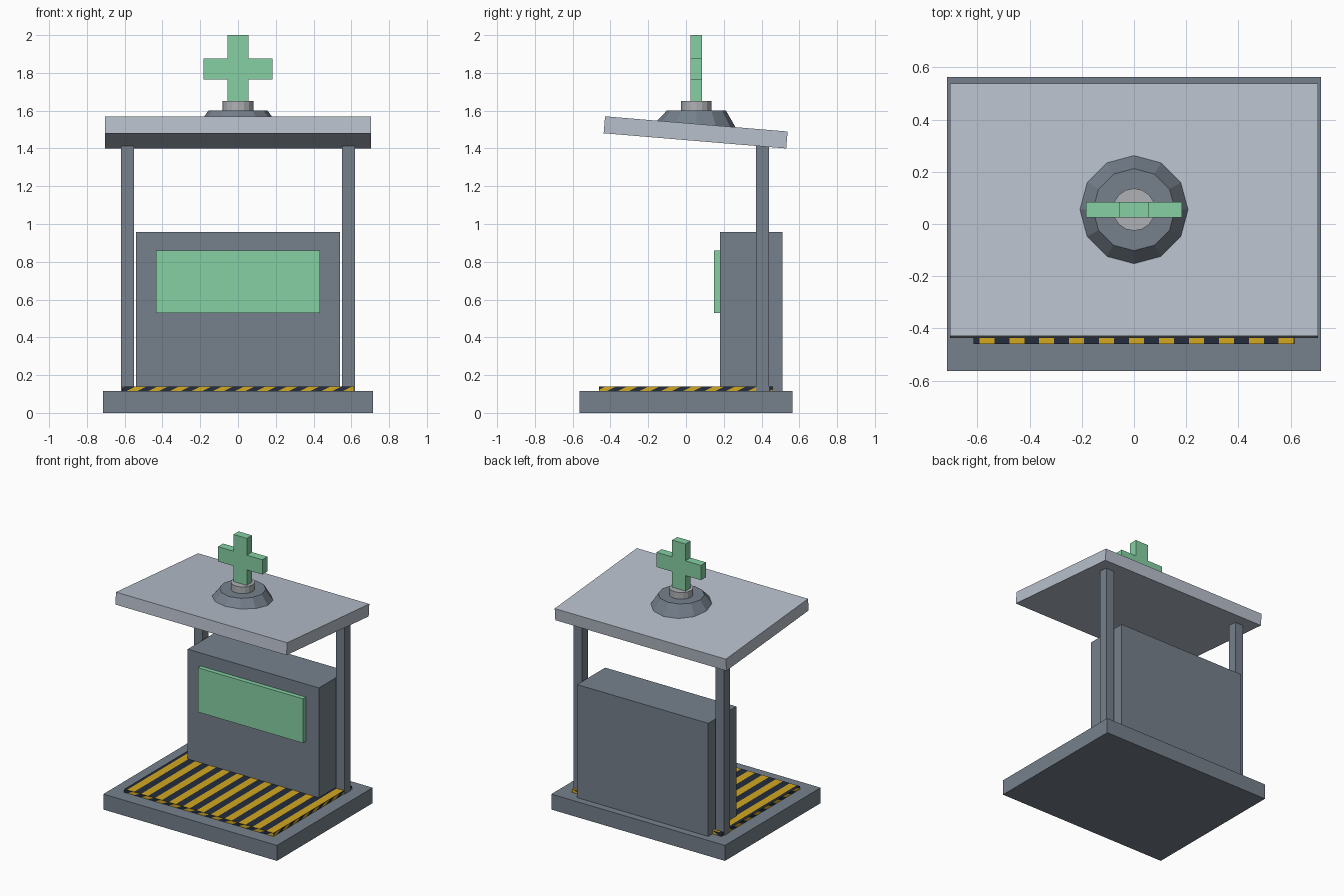
import bpy, bmesh, math
from mathutils import Vector, Matrix

cube = bpy.data.objects.get("Cube")
if cube:
    bpy.data.objects.remove(cube, do_unlink=True)


def material(name, r, g, b):
    m = bpy.data.materials.new(name)
    m.use_nodes = True
    m.diffuse_color = (r, g, b, 1)
    m.node_tree.nodes["Principled BSDF"].inputs["Base Color"].default_value = (r, g, b, 1)
    return m


slate = material("slate grey", 0.18, 0.216, 0.262)
pale = material("pale grey", 0.479, 0.527, 0.604)
steel = material("light steel", 0.43, 0.44, 0.46)
green = material("mint green", 0.239, 0.631, 0.371)
yellow = material("hazard yellow", 0.645, 0.392, 0.015)
navy = material("hazard navy", 0.017, 0.026, 0.048)


def finish(name, bm, *mats):
    bmesh.ops.recalc_face_normals(bm, faces=bm.faces)
    me = bpy.data.meshes.new(name)
    bm.to_mesh(me)
    bm.free()
    for m in mats:
        me.materials.append(m)
    ob = bpy.data.objects.new(name, me)
    bpy.context.collection.objects.link(ob)
    return ob


def box_mesh(lo, hi):
    lo, hi = Vector(lo), Vector(hi)
    bm = bmesh.new()
    bmesh.ops.create_cube(bm, size=1, matrix=Matrix.Translation((lo + hi) / 2) @ Matrix.Diagonal((*(hi - lo), 1)))
    return bm


def box(name, lo, hi, mat):
    return finish(name, box_mesh(lo, hi), mat)


def cone(name, r1, r2, z1, z2, sides, mat, edit=None):
    bm = bmesh.new()
    bmesh.ops.create_cone(bm, cap_ends=True, segments=sides, radius1=r1, radius2=r2, depth=z2 - z1,
                          matrix=Matrix.Translation((0, SIGN_Y, (z1 + z2) / 2)))
    if edit:
        edit(bm)
    return finish(name, bm, mat)


SIGN_Y = 0.055   # centre of the sign and its mount
BASE = 0.115     # top of the base slab

# Base, counter block and front panel
box("base_slab", (-0.715, -0.563, 0), (0.715, 0.563, BASE), slate)
box("counter_block", (-0.54, 0.18, BASE), (0.54, 0.51, 0.957), slate)
box("front_panel", (-0.433, 0.147, 0.53), (0.433, 0.18, 0.86), green)

# Striped floor mat: straight bands on top, slanted bands round the rim
bm = box_mesh((-0.615, -0.46, BASE), (0.615, 0.46, 0.14))
bm.normal_update()
band, start = 0.0573, -0.592
for normal in [f.normal.copy() for f in bm.faces]:
    if abs(normal.z) > 0.5:
        across = Vector((1, 0, 0))
    elif abs(normal.y) > 0.5:
        across = Vector((1, 0, -2))
    else:
        across = Vector((0, 1, -2))
    for i in range(-6, 27):
        faces = [f for f in bm.faces if f.normal.dot(normal) > 0.9]
        geom = faces + list({e for f in faces for e in f.edges}) + list({v for f in faces for v in f.verts})
        point = across * ((start + i * band) / across.length_squared)
        bmesh.ops.bisect_plane(bm, geom=geom, dist=1e-5, plane_co=point, plane_no=across)
        bm.normal_update()
    for f in bm.faces:
        if f.normal.dot(normal) > 0.9:
            f.material_index = math.floor((f.calc_center_median().dot(across) - start) / band) % 2
finish("floor_mat", bm, yellow, navy)

# Rear posts
for side, x in (("left", 0.585), ("right", -0.585)):
    box(side + "_post", (x - 0.035, 0.37, BASE), (x + 0.035, 0.44, 1.42), slate)

# Sloping roof
roof = box("roof", (-0.705, -0.485, -0.045), (0.705, 0.485, 0.045), pale)
roof.location = (0, 0.051, 1.485)
roof.rotation_euler.x = math.radians(-4.75)


# Sign mount, its lower rim following the roof slope
def seat_on_roof(bm):
    for v in bm.verts:
        if v.co.z < 1.55:
            v.co.z = 1.53 - 0.083 * (v.co.y - 0.05)


cone("sign_mount", 0.207, 0.157, 1.5, 1.6, 12, slate, seat_on_roof)
cone("sign_collar", 0.081, 0.081, 1.6, 1.65, 16, steel)

# Cross sign: one quarter outline turned into the full shape
arm, reach, zc, half = 0.055, 0.183, 1.82, 0.03
quarter = [(reach, -arm), (reach, arm), (arm, arm)]
bm = bmesh.new()
verts = []
for k in range(4):
    for x, z in quarter:
        for _ in range(k):
            x, z = -z, x
        verts.append(bm.verts.new((x, SIGN_Y - half, zc + z)))
for v in verts:
    if v.co.z < zc - 0.1:
        v.co.z = 1.65
    elif v.co.z > zc + 0.1:
        v.co.z = 2.0
face = bm.faces.new(verts)
out = bmesh.ops.extrude_face_region(bm, geom=[face])
bmesh.ops.translate(bm, vec=(0, 2 * half, 0), verts=[g for g in out["geom"] if isinstance(g, bmesh.types.BMVert)])
finish("cross_sign", bm, green)
